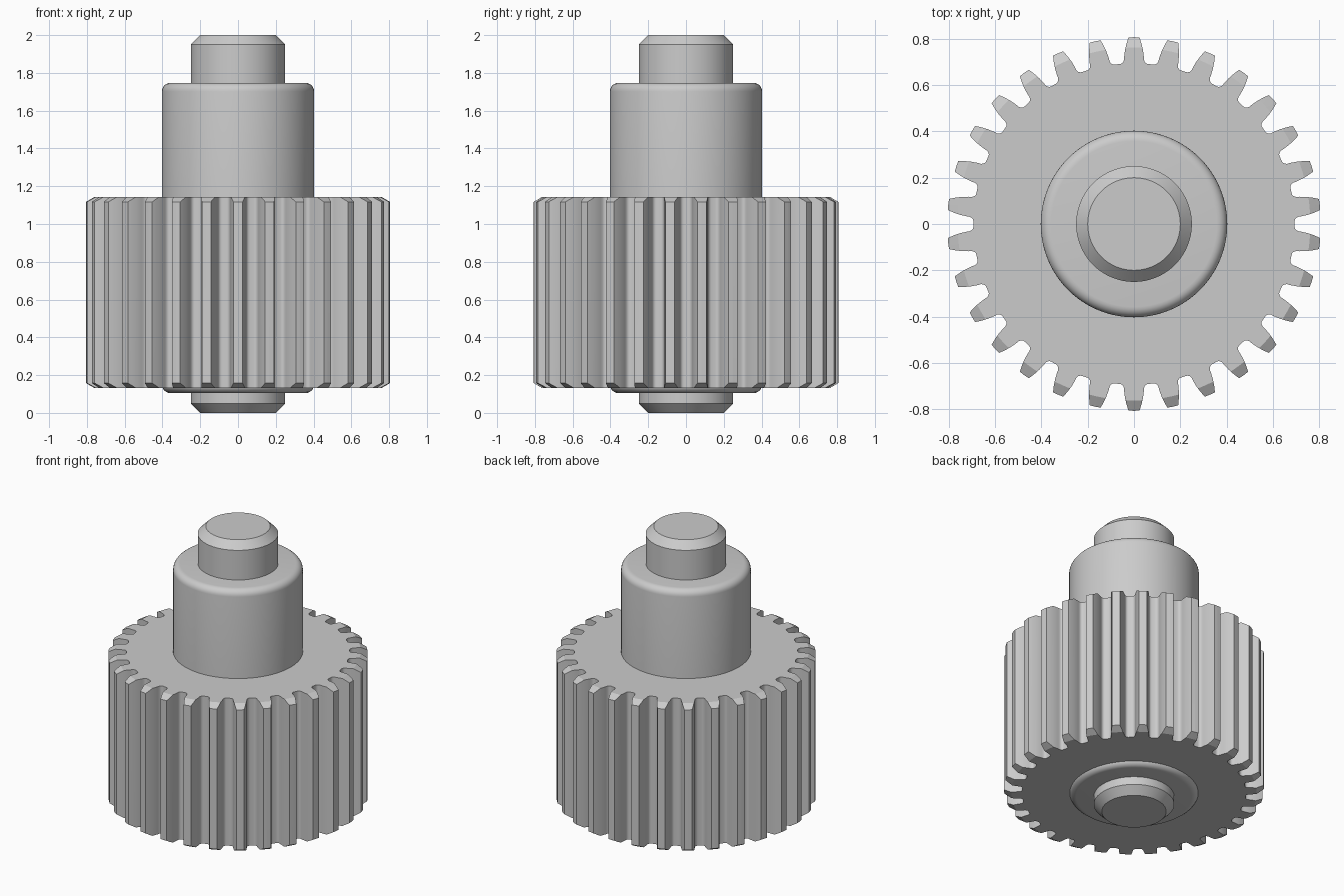
import bpy, bmesh
from math import sin, cos, pi, radians

if "Cube" in bpy.data.objects:
    bpy.data.objects.remove(bpy.data.objects["Cube"])

TEETH = 30
Z0, Z1 = 0.132, 1.143          # gear bottom and top


def finish(bm, name):
    bmesh.ops.recalc_face_normals(bm, faces=bm.faces)
    me = bpy.data.meshes.new(name)
    bm.to_mesh(me)
    bm.free()
    ob = bpy.data.objects.new(name, me)
    bpy.context.collection.objects.link(ob)
    return ob


def smooth(ob):
    bpy.ops.object.select_all(action='DESELECT')
    ob.select_set(True)
    bpy.context.view_layer.objects.active = ob
    bpy.ops.object.shade_smooth_by_angle(angle=radians(28))


def lathe(name, profile, seg=96):
    """Stack rings of (radius, z) with flat caps."""
    bm = bmesh.new()
    rings = [[bm.verts.new((r * cos(2 * pi * i / seg), r * sin(2 * pi * i / seg), z))
              for i in range(seg)] for r, z in profile]
    for a, b in zip(rings, rings[1:]):
        for i in range(seg):
            j = (i + 1) % seg
            bm.faces.new((a[i], a[j], b[j], b[i]))
    bm.faces.new(rings[0][::-1])
    bm.faces.new(rings[-1])
    return finish(bm, name)


# shaft with chamfered ends
shaft = lathe("shaft", [(0.2, 0), (0.25, 0.05), (0.25, 1.95), (0.2, 2)])
smooth(shaft)

# hub with rounded ends
F, R, HB, HT = 0.045, 0.403, 0.105, 1.747
arc = [(R - F + F * sin(a * pi / 12), F - F * cos(a * pi / 12)) for a in range(7)]
hub = lathe("hub", [(r, HB + d) for r, d in arc] + [(r, HT - d) for r, d in reversed(arc)])
smooth(hub)

# toothed gear: half a tooth as (half width, radius), mirrored and repeated
half = [(0.0, 0.807), (0.024, 0.806), (0.033, 0.777), (0.039, 0.75), (0.0425, 0.722),
        (0.043, 0.709), (0.047, 0.699), (0.054, 0.693), (0.062, 0.691)]
tooth = [(-w, r) for w, r in reversed(half[1:])] + half
bm = bmesh.new()
outline = []
for k in range(TEETH):
    a = pi / 2 - 2 * pi * k / TEETH
    for w, y in tooth:
        outline.append(bm.verts.new((y * cos(a) + w * sin(a), y * sin(a) - w * cos(a), Z0)))
face = bm.faces.new(outline)
ext = bmesh.ops.extrude_face_region(bm, geom=[face])
top = [v for v in ext["geom"] if isinstance(v, bmesh.types.BMVert)]
bmesh.ops.translate(bm, verts=top, vec=(0, 0, Z1 - Z0))
gear = finish(bm, "gear")

# double-cone envelope that chamfers the tooth tips
S, RC = 0.577, 0.762
env = lathe("chamfer_envelope", [(RC - 0.1, Z0 - 0.1 * S), (RC + 0.14, Z0 + 0.14 * S),
                                 (RC + 0.14, Z1 - 0.14 * S), (RC - 0.1, Z1 + 0.1 * S)], 180)
env.hide_render = True
mod = gear.modifiers.new("tip_chamfer", 'BOOLEAN')
mod.operation = 'INTERSECT'
mod.solver = 'EXACT'
mod.object = env
bpy.context.view_layer.objects.active = gear
bpy.ops.object.modifier_apply(modifier=mod.name)
bpy.data.objects.remove(env)
smooth(gear)
